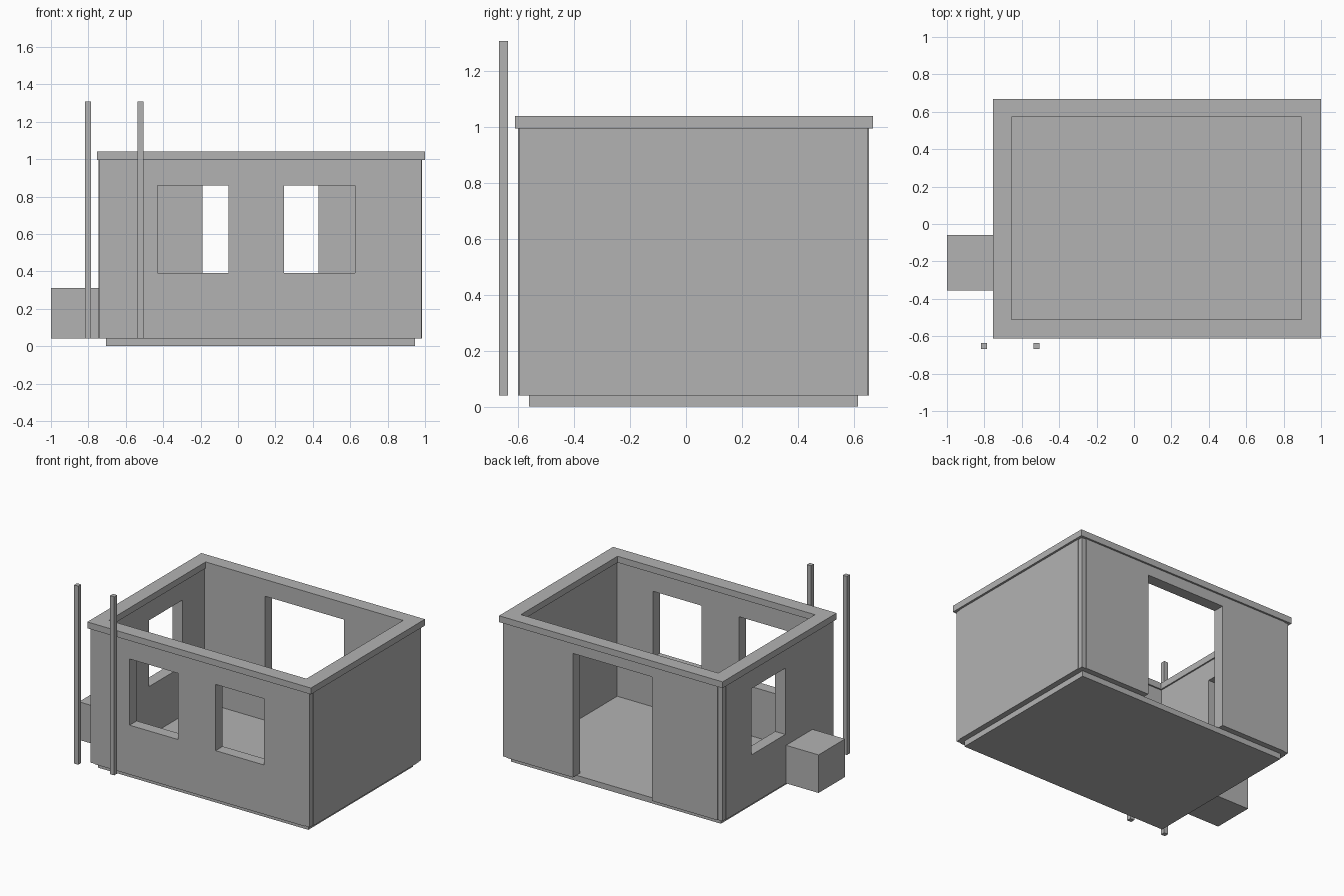
import bpy

if "Cube" in bpy.data.objects:
    bpy.data.objects.remove(bpy.data.objects["Cube"])

grey = bpy.data.materials.new("plain grey")
grey.diffuse_color = (0.45, 0.45, 0.45, 1)
grey.use_nodes = True
grey.node_tree.nodes["Principled BSDF"].inputs["Base Color"].default_value = grey.diffuse_color


def box(name, x, y, z):
    """Axis-aligned box from (min, max) pairs."""
    lo, hi = zip(x, y, z)
    verts = [(a, b, c) for a in x for b in y for c in z]
    faces = [(0, 1, 3, 2), (4, 6, 7, 5), (0, 4, 5, 1),
             (2, 3, 7, 6), (0, 2, 6, 4), (1, 5, 7, 3)]
    mesh = bpy.data.meshes.new(name)
    mesh.from_pydata(verts, [], faces)
    mesh.materials.append(grey)
    obj = bpy.data.objects.new(name, mesh)
    bpy.context.collection.objects.link(obj)
    return obj


def cut(target, name, x, y, z):
    """Cut a box-shaped opening through the target."""
    cutter = box(name, x, y, z)
    cutter.hide_render = True
    cutter.hide_viewport = True
    mod = target.modifiers.new(name, "BOOLEAN")
    mod.operation = "DIFFERENCE"
    mod.solver = "EXACT"
    mod.object = cutter


# Wall centre lines, half thickness and heights
X0, X1, Y0, Y1 = -0.705, 0.945, -0.561, 0.615
T = 0.04
BASE, TOP = 0.04, 0.995
WIN_Z = (0.39, 0.86)

# Floor slab
box("floor_slab", (X0, X1), (Y0, Y1), (0, BASE))

# Walls
front = box("front_wall", (X0, X1), (Y0 - T, Y0 + T), (BASE, TOP))
back = box("back_wall", (X0, X1), (Y1 - T, Y1 + T), (BASE, TOP))
left = box("left_wall", (X0 - T, X0 + T), (Y0, Y1), (BASE, TOP))
box("right_wall", (X1 - T, X1 + T), (Y0, Y1), (BASE, TOP))

# Window and door openings
cut(front, "front_window_left_cutter", (-0.43, -0.05), (Y0 - 0.1, Y0 + 0.1), WIN_Z)
cut(front, "front_window_right_cutter", (0.245, 0.625), (Y0 - 0.1, Y0 + 0.1), WIN_Z)
cut(left, "side_window_cutter", (X0 - 0.1, X0 + 0.1), (-0.05, 0.33), WIN_Z)
cut(back, "door_cutter", (-0.19, 0.43), (Y1 - 0.1, Y1 + 0.1), (-0.05, 0.92))

# Corner posts, slightly slimmer than the walls
P = 0.035
for x, side in ((X0, "left"), (X1, "right")):
    for y, end in ((Y0, "front"), (Y1, "back")):
        box(f"corner_post_{end}_{side}", (x - P, x + P), (y - P, y + P), (BASE, TOP))

# Rim around the top of the walls
rim = box("roof_rim", (X0 - 0.05, X1 + 0.055), (Y0 - 0.05, Y1 + 0.053), (TOP, 1.04))
cut(rim, "rim_cutter", (X0 + 0.05, X1 - 0.05), (Y0 + 0.05, Y1 - 0.042), (0.9, 1.1))

# Side step block
box("side_block", (-1.0, X0 - T), (-0.355, -0.058), (BASE, 0.31))

# Tall poles at the front
for x, side in ((-0.802, "left"), (-0.52, "right")):
    box(f"pole_{side}", (x - 0.016, x + 0.016), (-0.668, -0.636), (BASE, 1.307))
